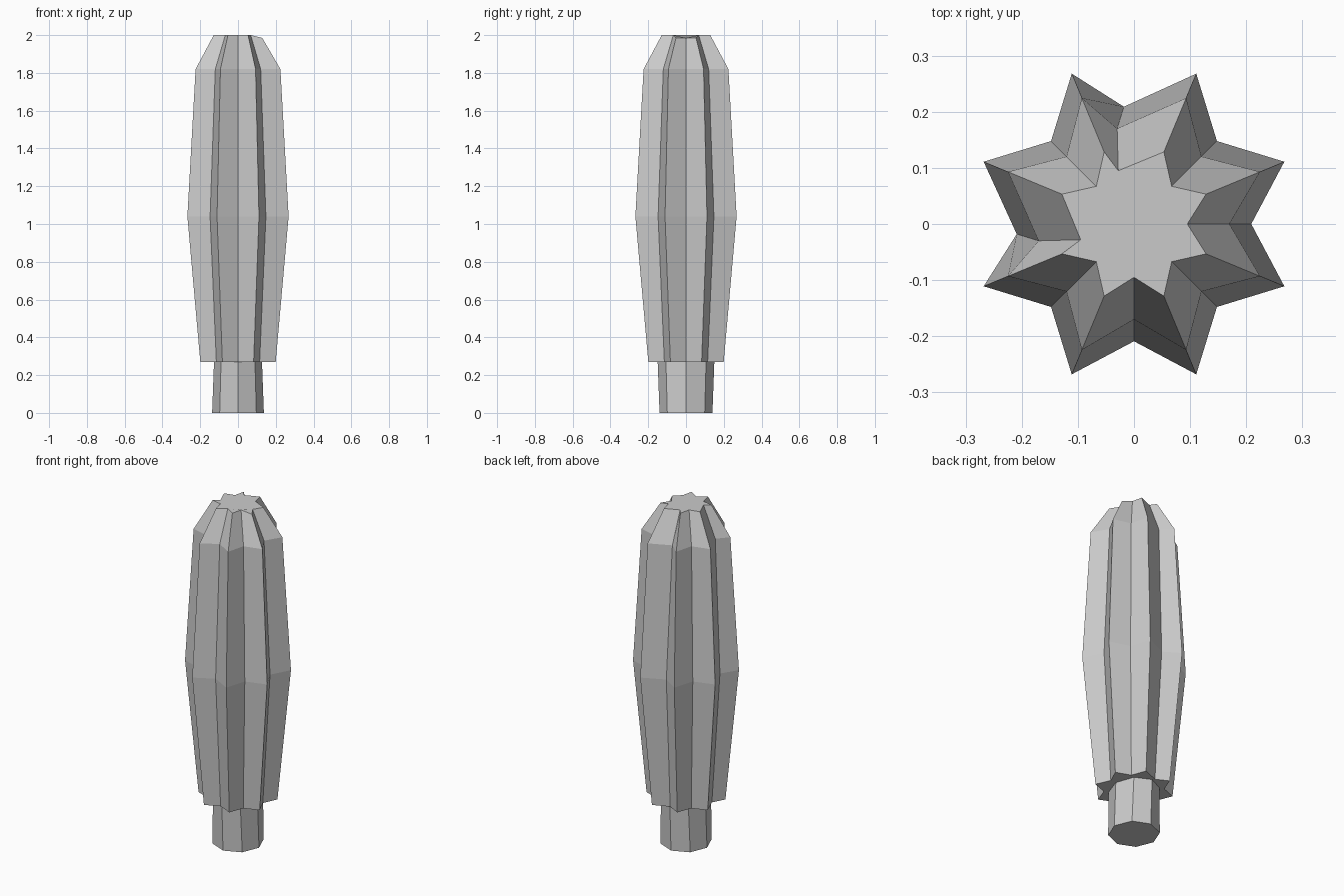
import bpy, bmesh
from math import cos, sin, pi

if "Cube" in bpy.data.objects:
    bpy.data.objects.remove(bpy.data.objects["Cube"])


def star_ring(z, tip, valley, skew=0.0):
    """Eight-pointed ring; even points are valleys, odd points are tips."""
    pts = []
    for i in range(16):
        r = tip if i % 2 else valley
        a = i * pi / 8
        x, y = r * cos(a), r * sin(a)
        if i == 4:        # back valley leans left
            x -= skew
        elif i == 8:      # left valley leans forward
            y -= skew
        pts.append((x, y, z))
    return pts


def loft(name, rings, cap_start=False, cap_end=False):
    """Skin a list of equal-sized rings with flat quads."""
    bm = bmesh.new()
    loops = [[bm.verts.new(p) for p in ring] for ring in rings]
    n = len(loops[0])
    for lo, hi in zip(loops, loops[1:]):
        for i in range(n):
            j = (i + 1) % n
            bm.faces.new((lo[i], lo[j], hi[j], hi[i]))
    if cap_start:
        bm.faces.new(loops[0][::-1])
    if cap_end:
        bm.faces.new(loops[-1])
    bmesh.ops.recalc_face_normals(bm, faces=bm.faces[:])
    mesh = bpy.data.meshes.new(name)
    bm.to_mesh(mesh)
    bm.free()
    obj = bpy.data.objects.new(name, mesh)
    bpy.context.collection.objects.link(obj)
    return obj


# Octagonal stem, slightly oval where it meets the body
def stem_ring(z, rx, ry):
    return [(rx * cos(i * pi / 4), ry * sin(i * pi / 4), z) for i in range(8)]


stem_top = stem_ring(0.27, 0.127, 0.15)
loft("stem", [stem_ring(0, 0.137, 0.14), stem_top], cap_start=True)

# Underside collar: stem outline with edge midpoints, matching the 16-point star
collar = []
for i, p in enumerate(stem_top):
    q = stem_top[(i + 1) % 8]
    collar += [p, tuple((a + b) / 2 for a, b in zip(p, q))]

# Ribbed column body with tapered crown
crown = star_ring(2.0, 0.139, 0.095, 0.028)
crown = [(x, y, 1.985 if x > 0.08 else z) for x, y, z in crown]
loft("ribbed_body", [
    collar,
    star_ring(0.27, 0.216, 0.162, 0.01),
    star_ring(1.04, 0.290, 0.209, 0.018),
    star_ring(1.82, 0.243, 0.170, 0.03),
    crown,
], cap_end=True)
